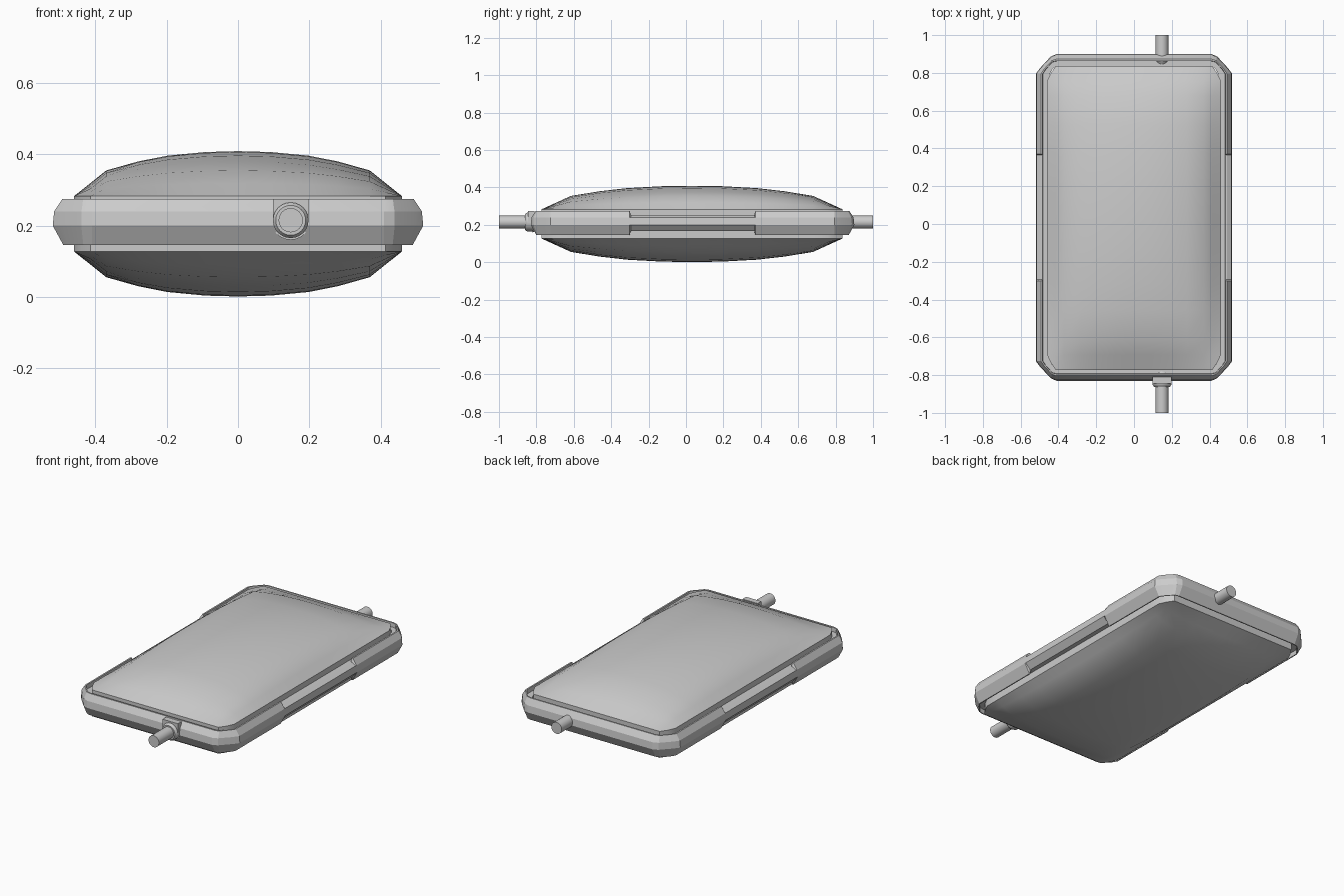
import bpy, bmesh, math
from mathutils import Matrix

if "Cube" in bpy.data.objects:
    bpy.data.objects.remove(bpy.data.objects["Cube"])

CY = 0.035            # y centre of the case
HX, HY = 0.52, 0.865  # outer half sizes of the frame


def finish(name, bm, angle=30):
    bmesh.ops.recalc_face_normals(bm, faces=bm.faces)
    me = bpy.data.meshes.new(name)
    bm.to_mesh(me)
    bm.free()
    ob = bpy.data.objects.new(name, me)
    bpy.context.collection.objects.link(ob)
    bpy.ops.object.select_all(action='DESELECT')
    ob.select_set(True)
    bpy.context.view_layer.objects.active = ob
    bpy.ops.object.shade_smooth_by_angle(angle=math.radians(angle))
    return ob


# Pillow body: domed top and bottom joined by a short straight wall
def pillow_body():
    half = [(0, 1), (.2, .98), (.43, .9), (.61, .77), (.804, .57), (.9, .29), (1, 0)]
    line = [(-u, f) for u, f in reversed(half[1:])] + half
    n = len(line)
    bm = bmesh.new()
    sheets = []
    for sign, rim in ((1, .283), (-1, .127)):
        rows = []
        for v, fv in line:
            row = []
            for u, fu in line:
                k = .955 if abs(u) == 1 and abs(v) == 1 else 1   # cut corner
                row.append(bm.verts.new((u * k * .46, CY - .003 + v * k * .805,
                                         rim + sign * .126 * fu * fv)))
            rows.append(row)
        for j in range(n - 1):
            for i in range(n - 1):
                bm.faces.new((rows[j][i], rows[j][i + 1], rows[j + 1][i + 1], rows[j + 1][i]))
        m = n - 1
        sheets.append([rows[0][i] for i in range(m)] + [rows[j][m] for j in range(m)] +
                      [rows[m][i] for i in range(m, 0, -1)] + [rows[j][0] for j in range(m, 0, -1)])
    a, b = sheets
    for i in range(len(a)):
        k = (i + 1) % len(a)
        bm.faces.new((a[i], a[k], b[k], b[i]))
    finish("pillow_body", bm)


# Frame outline, inset from the outside, with a flag for the side notches
def outline(d):
    quarter = [(HX - d, .33, 1), (HX - d, .336, 0), (HX - d, HY - .105, 0),
               (HX - .022 - d * .8, HY - .075 - d * .2, 0),
               (HX - .08 - d * .2, HY - .013 - d * .8, 0), (HX - .11, HY - d, 0)]
    q2 = [(-x, y, f) for x, y, f in reversed(quarter)]
    top = quarter + q2
    return top + [(-x, -y, f) for x, y, f in top]


# Chamfered frame around the body, with a groove and lowered side sections
def frame():
    full = [(0, .2), (.004, .24), (.027, .275), (.036, .275), (.038, .25),
            (.075, .25), (.075, .17), (.038, .17), (.036, .145), (.03, .145)]
    bm = bmesh.new()
    loops = []
    for d, z in full:
        loops.append([bm.verts.new((x, y + CY, min(max(z, .166), .253) if notch else z))
                      for x, y, notch in outline(d)])
    for k in range(len(loops)):
        a, b = loops[k], loops[(k + 1) % len(loops)]
        for i in range(len(a)):
            j = (i + 1) % len(a)
            bm.faces.new((a[i], a[j], b[j], b[i]))
    finish("frame", bm, 18)


# Tapered round part along y, at the cable position
def rod(name, y0, y1, r0, r1, sides=24):
    bm = bmesh.new()
    rot = Matrix.Rotation(-math.pi / 2, 4, 'X')
    bmesh.ops.create_cone(bm, cap_ends=True, segments=sides, radius1=r0, radius2=r1,
                          depth=abs(y1 - y0),
                          matrix=Matrix.Translation((.148, (y0 + y1) / 2, .215)) @ rot)
    return finish(name, bm)


pillow_body()
frame()

# Pins at both ends
rod("front_pin", -1, -.79, .034, .034)
rod("back_pin", .84, 1, .034, .034)
rod("front_pin_tip", -.82, -.765, .055, .028)
rod("back_pin_tip", .835, .875, .028, .055)

# U-shaped collar around the front pin
rod("front_collar", -.85, -.81, .05, .05)
rod("front_collar_lip", -.862, -.85, .042, .05)
bm = bmesh.new()
bmesh.ops.create_cube(bm, size=1, matrix=Matrix.Translation((.148, -.828, .243)) @
                      Matrix.Diagonal((.1, .034, .062, 1)))
finish("front_collar_block", bm)
